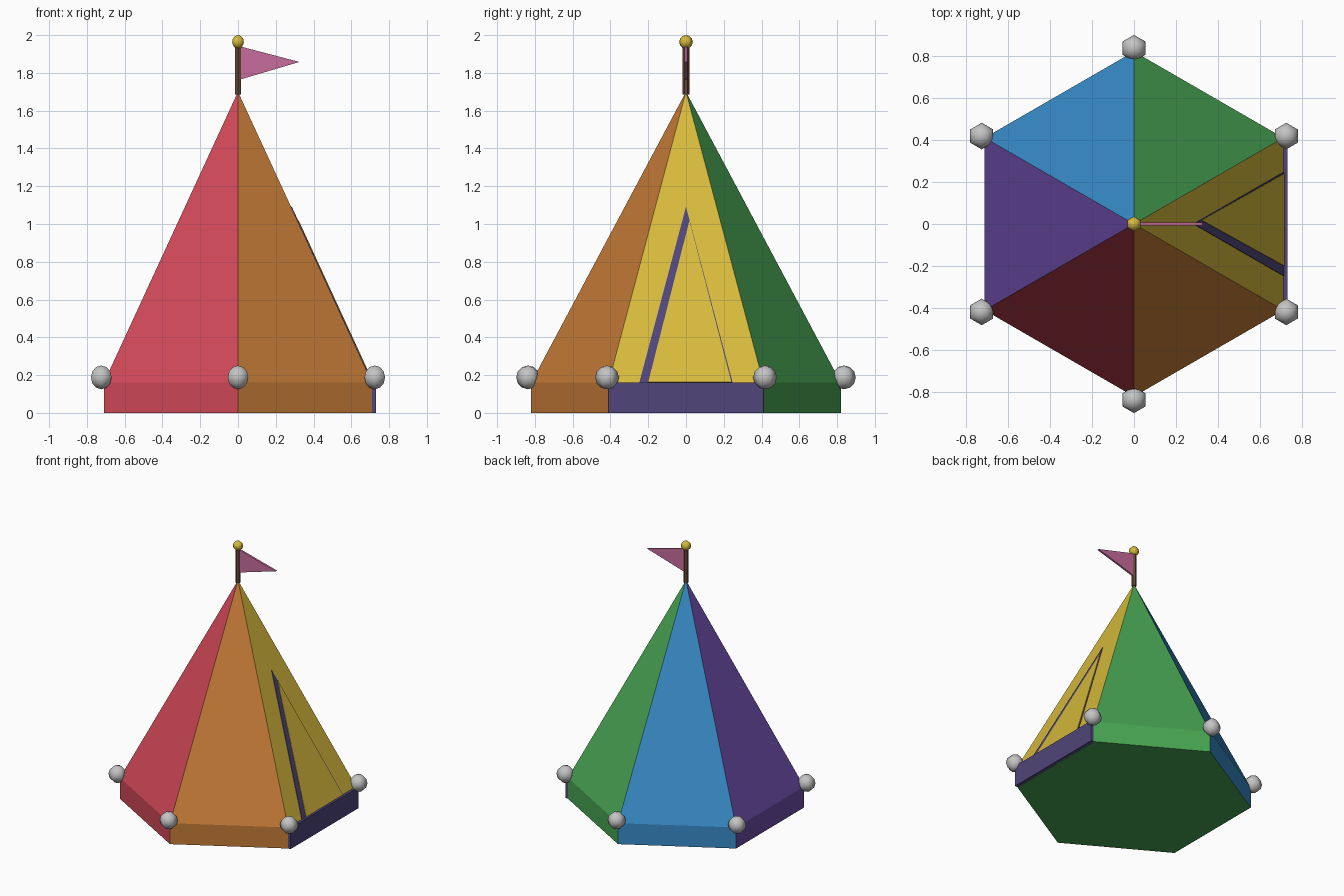
import bpy, bmesh, math
from mathutils import Vector

if "Cube" in bpy.data.objects:
    bpy.data.objects.remove(bpy.data.objects["Cube"])


def material(name, hex_code):
    mat = bpy.data.materials.new(name)
    rgb = [int(hex_code[i:i + 2], 16) / 255 for i in (0, 2, 4)]
    lin = [c / 12.92 if c <= 0.04045 else ((c + 0.055) / 1.055) ** 2.4 for c in rgb]
    mat.diffuse_color = (*lin, 1)
    mat.use_nodes = True
    mat.node_tree.nodes["Principled BSDF"].inputs["Base Color"].default_value = mat.diffuse_color
    return mat


red = material("red", "D04858")
orange = material("orange", "C47B37")
yellow = material("yellow", "D6BA3C")
green = material("green", "48A453")
blue = material("blue", "388CC8")
purple = material("purple", "6A4CA6")
indigo = material("dark indigo", "50467A")
silver = material("silver", "C4C4C4")
brown = material("brown", "6A4936")
pink = material("pink", "C86C9E")


def finish(name, bm, mats, smooth=False):
    bmesh.ops.recalc_face_normals(bm, faces=bm.faces[:])
    mesh = bpy.data.meshes.new(name)
    bm.to_mesh(mesh)
    bm.free()
    for m in mats:
        mesh.materials.append(m)
    for p in mesh.polygons:
        p.use_smooth = smooth
    obj = bpy.data.objects.new(name, mesh)
    bpy.context.collection.objects.link(obj)
    return obj


def ball(name, pos, radius, mat):
    bm = bmesh.new()
    bmesh.ops.create_uvsphere(bm, u_segments=6, v_segments=6, radius=radius)
    obj = finish(name, bm, [mat], smooth=True)
    obj.location = pos


def prism(name, outline, offset, mat):
    """Extrude a flat outline along an offset vector."""
    bm = bmesh.new()
    face = bm.faces.new([bm.verts.new(p) for p in outline])
    new = bmesh.ops.extrude_face_region(bm, geom=[face], use_keep_orig=True)["geom"]
    for v in new:
        if isinstance(v, bmesh.types.BMVert):
            v.co += offset
    finish(name, bm, [mat])


RADIUS, WALL, APEX = 0.82, 0.16, 1.70
APOTHEM = RADIUS * math.cos(math.pi / 6)

# Tent: six-sided wall and pointed roof, one colour per side
bm = bmesh.new()
angles = [math.radians(-30 + 60 * i) for i in range(6)]
low = [bm.verts.new((RADIUS * math.cos(a), RADIUS * math.sin(a), 0)) for a in angles]
high = [bm.verts.new((v.co.x, v.co.y, WALL)) for v in low]
tip = bm.verts.new((0, 0, APEX))
for i in range(6):
    j = (i + 1) % 6
    bm.faces.new((low[i], low[j], high[j], high[i])).material_index = i
    bm.faces.new((high[i], high[j], tip)).material_index = i
bm.faces.new(low[::-1]).material_index = 1
finish("tent", bm, [yellow, green, blue, purple, red, orange])

# Door sill covering the wall under the entrance
prism("door_sill", [(APOTHEM - 0.01, y, z) for y, z in
                    ((-0.41, 0), (0.41, 0), (0.41, WALL), (-0.41, WALL))],
      Vector((0.03, 0, 0)), indigo)

# Entrance: dark opening with a flap lying slightly to one side
normal = Vector((APEX - WALL, 0, APOTHEM)).normalized()


def on_roof(y, z):
    return Vector((APOTHEM * (APEX - z) / (APEX - WALL), y, z))


prism("door_opening", [on_roof(*p) for p in ((-0.247, WALL), (0.247, WALL), (0, 1.09))],
      normal * 0.004, indigo)
prism("door_flap", [on_roof(*p) for p in ((-0.20, WALL), (0.24, WALL), (0.018, 1.015))],
      normal * 0.007, yellow)

# Corner balls
for i, a in enumerate(angles):
    ball(f"corner_ball_{i + 1}", (0.836 * math.cos(a), 0.836 * math.sin(a), 0.188), 0.063, silver)

# Flag pole, pennant and finial
bm = bmesh.new()
bmesh.ops.create_cone(bm, cap_ends=True, segments=6, radius1=0.018, radius2=0.018, depth=0.26)
finish("flag_pole", bm, [brown]).location = (0, 0, 1.815)
prism("pennant", [(0.012, -0.007, 1.94), (0.012, -0.007, 1.765), (0.325, -0.007, 1.858)],
      Vector((0, 0.014, 0)), pink)
ball("finial", (0, 0, 1.964), 0.036, yellow)
